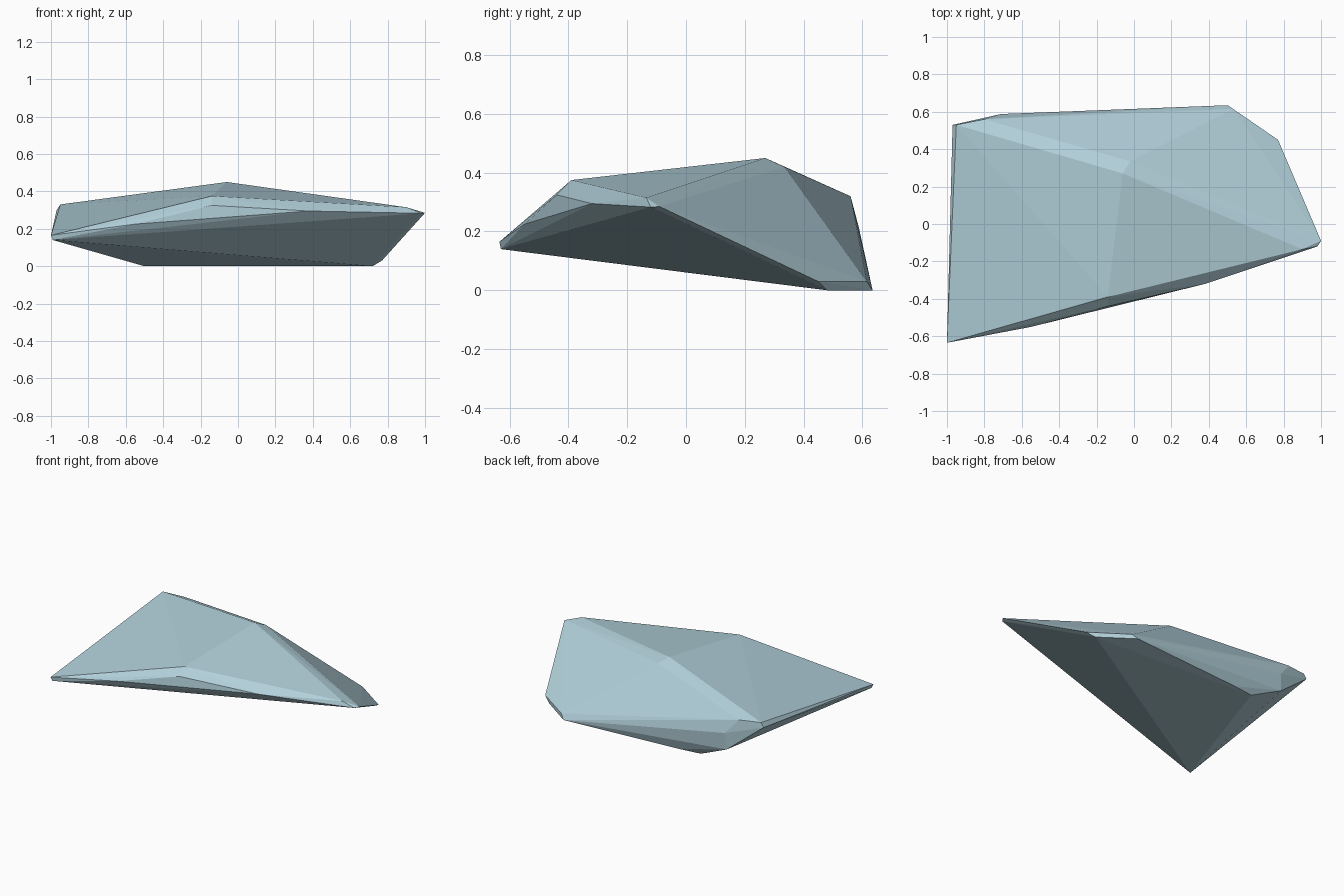
import bpy
import bmesh

# Corner points of the faceted rock, grouped by region
crest = [(-0.06, 0.27, 0.45), (-0.02, 0.335, 0.42),
         (-0.95, 0.53, 0.33), (-0.80, 0.56, 0.32)]
front_rim = [(-1.0, -0.635, 0.165), (-0.14, -0.39, 0.375), (0.90, -0.135, 0.315),
             (-0.14, -0.44, 0.325), (0.38, -0.32, 0.295), (-0.55, -0.55, 0.225),
             (1.0, -0.09, 0.285), (0.98, -0.12, 0.283), (-0.99, -0.63, 0.14)]
back_rim = [(-0.71, 0.588, 0.215), (-0.97, 0.53, 0.30), (-0.72, 0.58, 0.10),
            (0.53, 0.615, 0.03), (0.77, 0.45, 0.03)]
base = [(-0.50, 0.55, 0.0), (-0.35, 0.57, 0.0), (0.50, 0.635, 0.0),
        (0.72, 0.48, 0.0), (0.68, 0.48, 0.0)]

# Wrap the corners in a closed flat-faced shell
bm = bmesh.new()
for p in crest + front_rim + back_rim + base:
    bm.verts.new(p)
hull = bmesh.ops.convex_hull(bm, input=bm.verts[:])
loose = [v for v in bm.verts if not v.link_faces]
bmesh.ops.delete(bm, geom=loose, context='VERTS')
bmesh.ops.recalc_face_normals(bm, faces=bm.faces[:])

mesh = bpy.data.meshes.new("rock")
bm.to_mesh(mesh)
bm.free()

# Single pale blue stone colour
stone = bpy.data.materials.new("pale_blue_stone")
stone.diffuse_color = (0.445, 0.631, 0.701, 1.0)
mesh.materials.append(stone)

rock = bpy.data.objects.new("rock", mesh)
bpy.context.collection.objects.link(rock)
